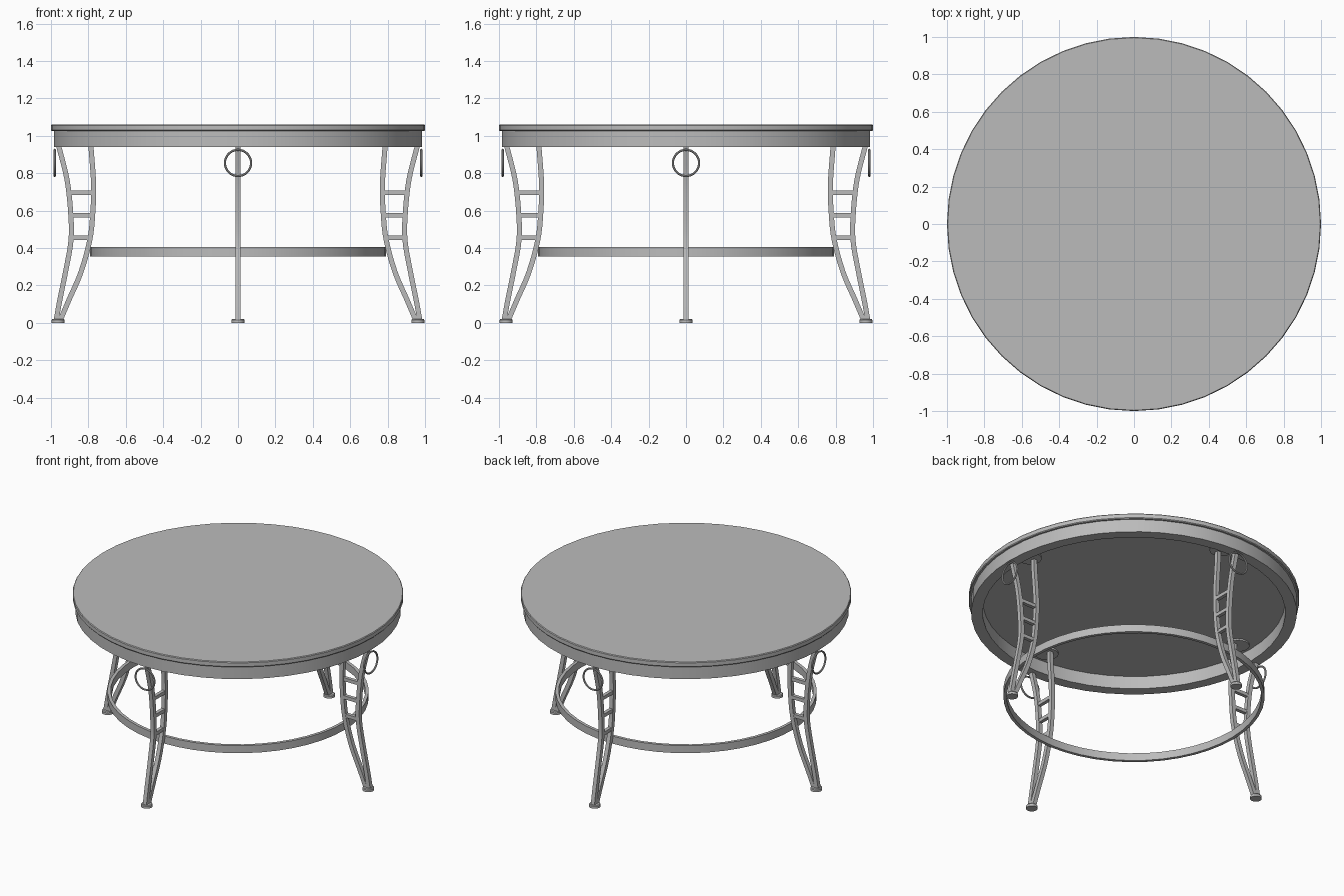
import bpy, bmesh, math
from mathutils import Vector, Matrix

cube = bpy.data.objects.get("Cube")
if cube:
    bpy.data.objects.remove(cube, do_unlink=True)

grey = bpy.data.materials.new("plain_grey")
grey.use_nodes = True
colour = (0.5, 0.5, 0.5, 1)
grey.diffuse_color = colour
grey.node_tree.nodes["Principled BSDF"].inputs["Base Color"].default_value = colour


def finish(name, bm, smooth=True):
    bmesh.ops.recalc_face_normals(bm, faces=bm.faces)
    mesh = bpy.data.meshes.new(name)
    bm.to_mesh(mesh)
    bm.free()
    mesh.materials.append(grey)
    obj = bpy.data.objects.new(name, mesh)
    bpy.context.collection.objects.link(obj)
    if smooth:
        bpy.ops.object.select_all(action='DESELECT')
        obj.select_set(True)
        bpy.context.view_layer.objects.active = obj
        bpy.ops.object.shade_smooth_by_angle(angle=math.radians(35))
    return obj


def lathe(name, profile, segments, centre=(0, 0, 0), closed=False):
    """Spin a radius/height profile around a vertical axis."""
    bm = bmesh.new()
    verts = [bm.verts.new((r, 0, z)) for r, z in profile]
    pairs = list(zip(verts, verts[1:]))
    if closed:
        pairs.append((verts[-1], verts[0]))
    edges = [bm.edges.new(p) for p in pairs]
    bmesh.ops.spin(bm, geom=verts + edges, axis=(0, 0, 1), cent=(0, 0, 0),
                   angle=math.tau, steps=segments)
    bmesh.ops.remove_doubles(bm, verts=bm.verts, dist=0.0005)
    bmesh.ops.translate(bm, verts=bm.verts, vec=centre)
    return finish(name, bm)


def smooth_path(points, steps=4):
    """Catmull-Rom curve through the points."""
    pts = [Vector((x, 0, z)) for x, z in points]
    pts = [2 * pts[0] - pts[1]] + pts + [2 * pts[-1] - pts[-2]]
    path = []
    for a, b, c, d in zip(pts, pts[1:], pts[2:], pts[3:]):
        for i in range(steps):
            t = i / steps
            path.append(0.5 * (2 * b + (c - a) * t + (2 * a - 5 * b + 4 * c - d) * t ** 2
                               + (3 * b - a - 3 * c + d) * t ** 3))
    return path + [pts[-2]]


def square_bar(name, path, width):
    """Sweep a square section along a path in the xz plane."""
    bm = bmesh.new()
    h = width / 2
    loops = []
    for i, p in enumerate(path):
        tangent = (path[min(i + 1, len(path) - 1)] - path[max(i - 1, 0)]).normalized()
        side = Vector((tangent.z, 0, -tangent.x)) * h
        across = Vector((0, h, 0))
        loops.append([bm.verts.new(p + side * a + across * b)
                      for a, b in ((1, 1), (1, -1), (-1, -1), (-1, 1))])
    for lo, hi in zip(loops, loops[1:]):
        for k in range(4):
            bm.faces.new((lo[k], lo[(k + 1) % 4], hi[(k + 1) % 4], hi[k]))
    bm.faces.new(loops[0])
    bm.faces.new(loops[-1])
    return finish(name, bm)


def hanging_ring(name, x, z, major, minor):
    bm = bmesh.new()
    verts = [bm.verts.new((x + minor * math.cos(a), 0, z + major + minor * math.sin(a)))
             for a in (math.tau * i / 8 for i in range(8))]
    edges = [bm.edges.new((verts[i], verts[(i + 1) % 8])) for i in range(8)]
    bmesh.ops.spin(bm, geom=verts + edges, axis=(1, 0, 0), cent=(x, 0, z),
                   angle=math.tau, steps=32)
    bmesh.ops.remove_doubles(bm, verts=bm.verts, dist=0.0005)
    return finish(name, bm)


# Table top, apron and lower ring
lathe("table_top", [(0, 1.025), (0.996, 1.025), (1, 1.03), (1, 1.055), (0.996, 1.06), (0, 1.06)], 48)
lathe("apron", [(0.985, 0.94), (0.985, 1.026), (0.915, 1.026), (0.915, 0.94)], 48, closed=True)
lathe("lower_ring", [(0.79, 0.355), (0.79, 0.405), (0.77, 0.405), (0.77, 0.355)], 48, closed=True)

# One leg on the +x side, copied around the table
outer = smooth_path([(0.96, 0.95), (0.914, 0.765), (0.894, 0.58), (0.893, 0.44),
                     (0.92, 0.283), (0.953, 0.12), (0.972, 0.015)])
inner = smooth_path([(0.79, 1.026), (0.786, 0.94), (0.772, 0.74), (0.777, 0.58),
                     (0.793, 0.44), (0.84, 0.27), (0.905, 0.12), (0.95, 0.015)])
parts = [square_bar("leg_outer_bar", outer, 0.027), square_bar("leg_inner_bar", inner, 0.027)]
for z in (0.695, 0.575, 0.455):
    parts.append(square_bar("leg_rung", [Vector((0.785, 0, z)), Vector((0.895, 0, z))], 0.023))
parts.append(lathe("foot", [(0, 0), (0.035, 0), (0.035, 0.015), (0.031, 0.02), (0, 0.02)],
                   20, (0.962, 0, 0)))
parts.append(lathe("mounting_disc", [(0, 1.015), (0.07, 1.015), (0.07, 1.026), (0, 1.026)],
                   24, (0.82, 0, 0)))
parts.append(hanging_ring("hanging_ring", 0.98, 0.855, 0.07, 0.006))

for side, quarter in (("back", 1), ("right", 2), ("front", 3)):
    for part in parts:
        copy = part.copy()
        copy.name = side + "_" + part.name.split(".")[0]
        copy.matrix_world = Matrix.Rotation(quarter * math.pi / 2, 4, 'Z')
        bpy.context.collection.objects.link(copy)
for part in parts:
    part.name = "left_" + part.name.split(".")[0]
